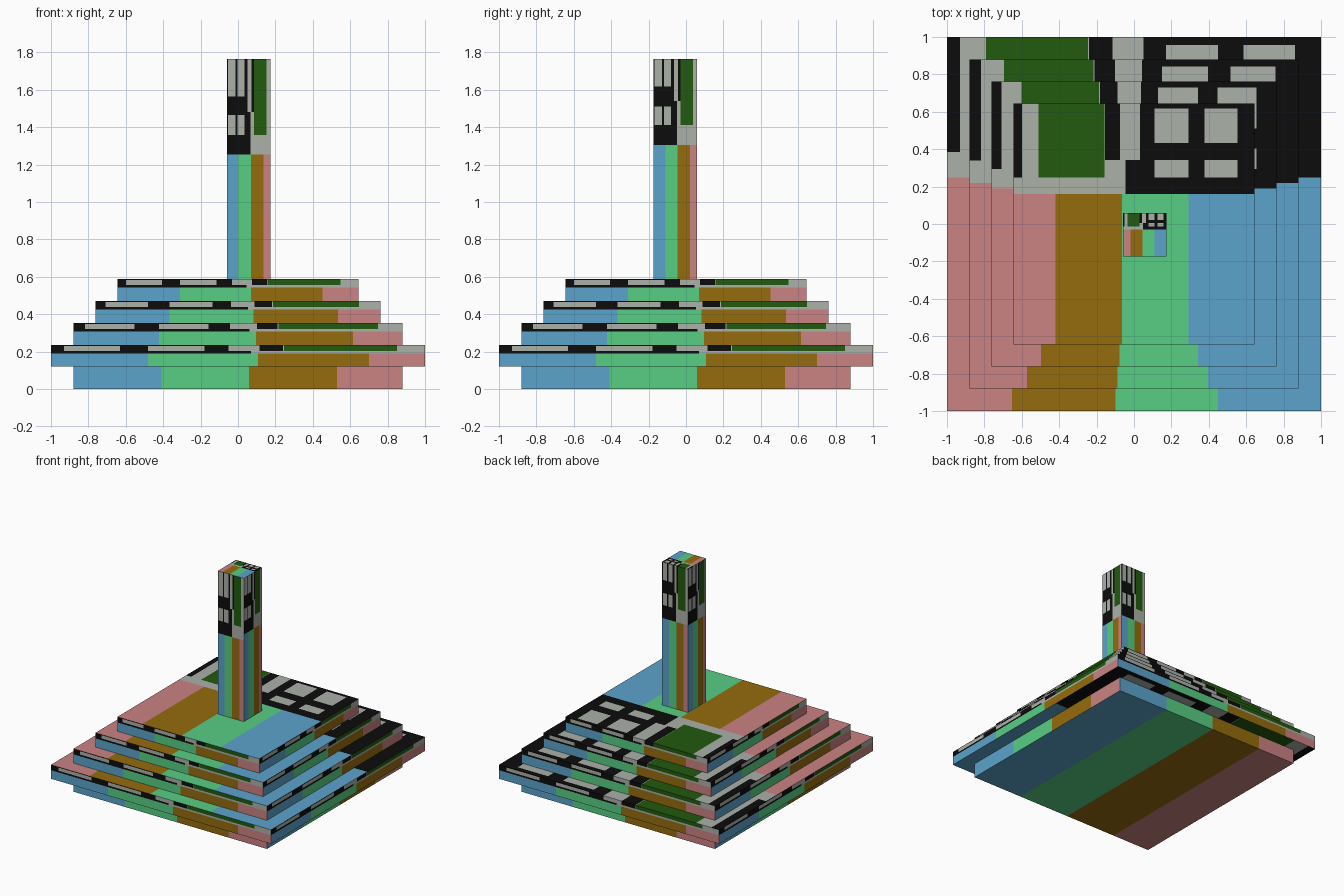
import bpy, bmesh
from mathutils import Vector

if "Cube" in bpy.data.objects:
    bpy.data.objects.remove(bpy.data.objects["Cube"])


def linear(c):
    c /= 255
    return c / 12.92 if c <= 0.04045 else ((c + 0.055) / 1.055) ** 2.4


# Flat colours (sRGB values, converted to linear)
PALETTE = {
    "blue": (92, 164, 204), "light_green": (88, 206, 132), "brown": (149, 108, 13),
    "pink": (203, 130, 130), "grey": (171, 177, 169), "black": (12, 12, 12),
    "dark_green": (34, 90, 14),
}
NAMES = list(PALETTE)
MATS = []
for name, rgb in PALETTE.items():
    m = bpy.data.materials.new(name)
    m.diffuse_color = (*[linear(c) for c in rgb], 1)
    m.use_nodes = True
    m.node_tree.nodes["Principled BSDF"].inputs["Base Color"].default_value = m.diffuse_color
    MATS.append(m)


# Painted pattern: rectangles (u0, u1, v0, v1, colour), u in -1..1, v in 0..1; later ones win
def stripes(a, b, c):
    edges = (-1, a, b, c, 1)
    return [(edges[i], edges[i + 1], 0, 1, NAMES[i]) for i in range(4)]


def pattern(cuts, base, low, link, windows, rows, green_end, edge):
    rects = stripes(*cuts)
    rects += [(-1, 0.07, base, 1, "black"), (0.07, 1, base, 1, "grey"),
              (-0.05, 0.115, link, 1, "grey"), (0.115, 0.24, link, 1, "black"),
              (0.245, green_end, low, 1, "dark_green")]
    rects += [(*w, *r, "grey") for w in windows for r in rows]
    if edge < 1:
        rects.append((edge, 1, low, 1, "black"))
    return rects


SIDE_CUTS = (-0.48, 0.108, 0.70)
SIDE_WINDOWS = ((-0.93, -0.63), (-0.48, -0.18))
COLUMN_WINDOWS = ((-0.95, -0.61), (-0.52, -0.19))
PLAIN = stripes(-0.466, 0.068, 0.602)
TOP = pattern((-0.45, 0.10, 0.651), 0.624, 0.6925, 0.765, ((-0.86, -0.585), (-0.45, -0.17)),
              ((0.6925, 0.765), (0.835, 0.978)), 0.79, 0.93)
SLAB = pattern(SIDE_CUTS, 0.61, 0.73, 0.73, SIDE_WINDOWS, ((0.73, 0.96),), 0.85, 1)
COLUMN_FRONT = pattern((-0.49, 0.106, 0.66), 0.566, 0.655, 0.76, COLUMN_WINDOWS,
                       ((0.655, 0.745), (0.83, 1)), 0.80, 1)
COLUMN_SIDE = pattern((-0.45, 0.106, 0.66), 0.608, 0.70, 0.81, COLUMN_WINDOWS,
                      ((0.70, 0.785), (0.875, 1)), 0.80, 1)


# Cut a rectangular face along the pattern edges and colour every cell
def panel(bm, origin, u_axis, v_axis, rects, flip=False):
    us = sorted({r[0] for r in rects} | {r[1] for r in rects})
    vs = sorted({r[2] for r in rects} | {r[3] for r in rects})
    grid = [[bm.verts.new(origin + u_axis * (u + 1) / 2 + v_axis * v) for v in vs] for u in us]
    for i in range(len(us) - 1):
        for j in range(len(vs) - 1):
            u, v = (us[i] + us[i + 1]) / 2, (vs[j] + vs[j + 1]) / 2
            colour = [r[4] for r in rects if r[0] < u < r[1] and r[2] < v < r[3]][-1]
            quad = [grid[i][j], grid[i + 1][j], grid[i + 1][j + 1], grid[i][j + 1]]
            face = bm.faces.new(quad[::-1] if flip else quad)
            face.material_index = NAMES.index(colour)


def painted_box(name, lo, hi, front, side, flat):
    lo, hi = Vector(lo), Vector(hi)
    x, y, z = (Vector((hi.x - lo.x, 0, 0)), Vector((0, hi.y - lo.y, 0)),
               Vector((0, 0, hi.z - lo.z)))
    bm = bmesh.new()
    panel(bm, lo, x, z, front)                        # front
    panel(bm, lo + x, y, z, side)                     # right
    panel(bm, lo + x + y, -x, z, side)                # back
    panel(bm, lo + y, -y, z, side)                    # left
    panel(bm, lo + x, -x, y, flat)                    # bottom
    panel(bm, lo + x + z, -x, y, flat, flip=True)     # top
    bmesh.ops.remove_doubles(bm, verts=bm.verts, dist=1e-5)
    me = bpy.data.meshes.new(name)
    bm.to_mesh(me)
    bm.free()
    for m in MATS:
        me.materials.append(m)
    bpy.context.collection.objects.link(bpy.data.objects.new(name, me))


# Plain plinth under the stepped slabs
painted_box("plinth", (-0.88, -0.88, 0), (0.88, 0.88, 0.12), PLAIN, PLAIN, PLAIN)

# Four slabs stepping inwards
levels = (0.12, 0.235, 0.353, 0.47, 0.588)
for i, h in enumerate((1.0, 0.88, 0.762, 0.645)):
    painted_box(f"step_{i + 1}", (-h, -h, levels[i]), (h, h, levels[i + 1]), SLAB, SLAB, TOP)

# Off-centre column
painted_box("column", (-0.06, -0.175, 0.588), (0.175, 0.06, 1.765),
            COLUMN_FRONT, COLUMN_SIDE, TOP)
